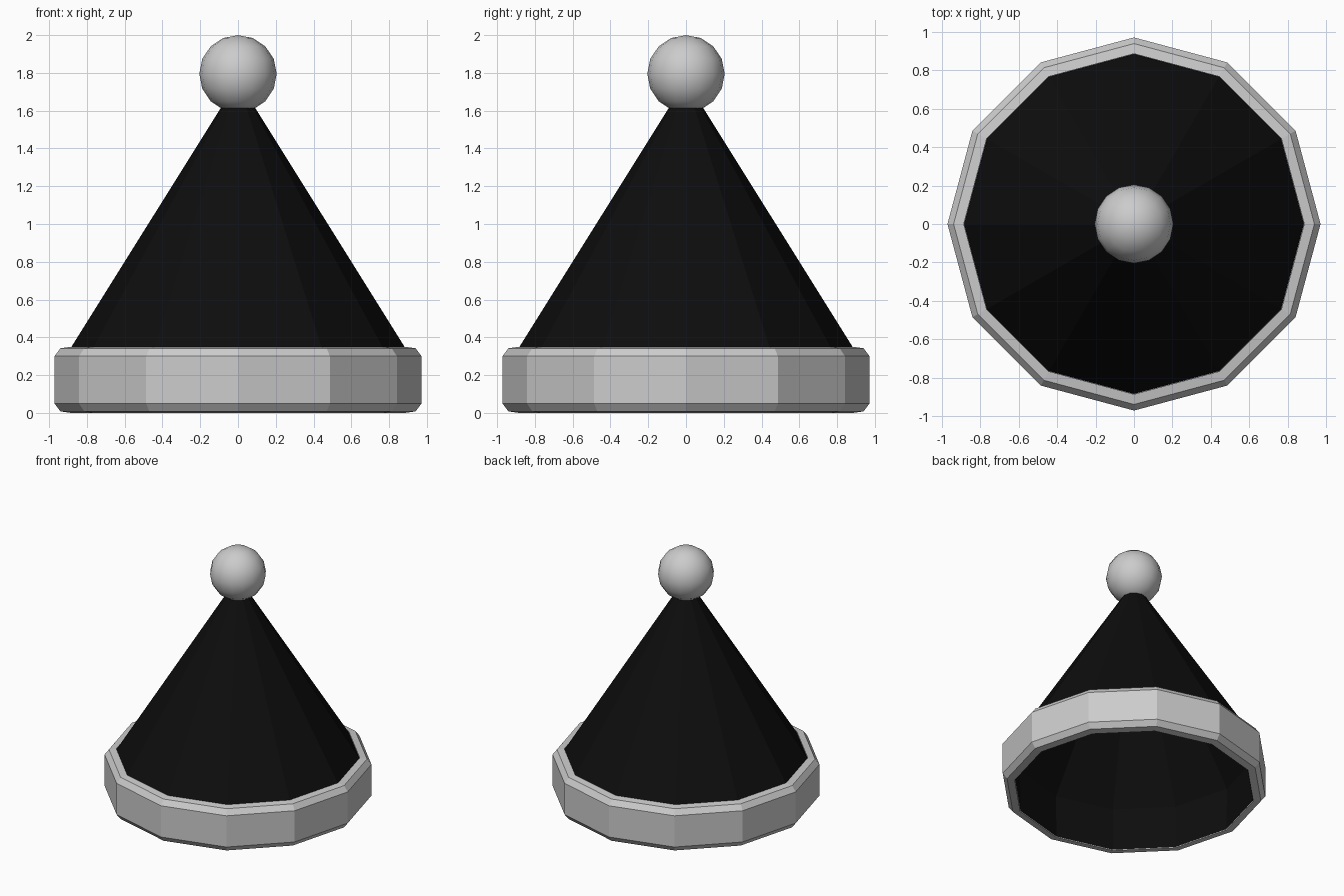
import bpy, bmesh, math

if "Cube" in bpy.data.objects:
    bpy.data.objects.remove(bpy.data.objects["Cube"])

SIDES = 12


def lathe(name, profile, closed=False):
    """Spin an (r, z) profile into a 12-sided flat-faced part."""
    bm = bmesh.new()
    rings = []
    for r, z in profile:
        if r == 0:
            rings.append([bm.verts.new((0, 0, z))] * SIDES)
        else:
            rings.append([bm.verts.new((r * math.cos(a), r * math.sin(a), z))
                          for a in (2 * math.pi * i / SIDES for i in range(SIDES))])
    pairs = list(zip(rings, rings[1:]))
    if closed:
        pairs.append((rings[-1], rings[0]))
    for low, high in pairs:
        for i in range(SIDES):
            j = (i + 1) % SIDES
            corners = [low[i], low[j], high[j], high[i]]
            bm.faces.new(list(dict.fromkeys(corners)))
    if closed:
        bmesh.ops.recalc_face_normals(bm, faces=bm.faces)
    mesh = bpy.data.meshes.new(name)
    bm.to_mesh(mesh)
    bm.free()
    obj = bpy.data.objects.new(name, mesh)
    bpy.context.collection.objects.link(obj)
    return obj


# Black cone, open below, with its lining running down inside the brim
cone = lathe("hat_cone", [(0.88, 0.004), (0.885, 0.345), (0, 1.76)])
black = bpy.data.materials.new("black_felt")
black.diffuse_color = (0.004, 0.004, 0.004, 1)
black.use_nodes = True
black.node_tree.nodes["Principled BSDF"].inputs["Base Color"].default_value = black.diffuse_color
cone.data.materials.append(black)

# Chamfered brim band
lathe("brim_band", [(0.883, 0.0), (0.94, 0.008), (0.972, 0.05), (0.972, 0.30),
                    (0.94, 0.342), (0.887, 0.35)], closed=True)

# Smooth bobble on the tip
bpy.ops.mesh.primitive_uv_sphere_add(segments=16, ring_count=8, radius=0.205,
                                     location=(0, 0, 1.795))
bobble = bpy.context.object
bobble.name = "bobble"
bpy.ops.object.shade_smooth()
